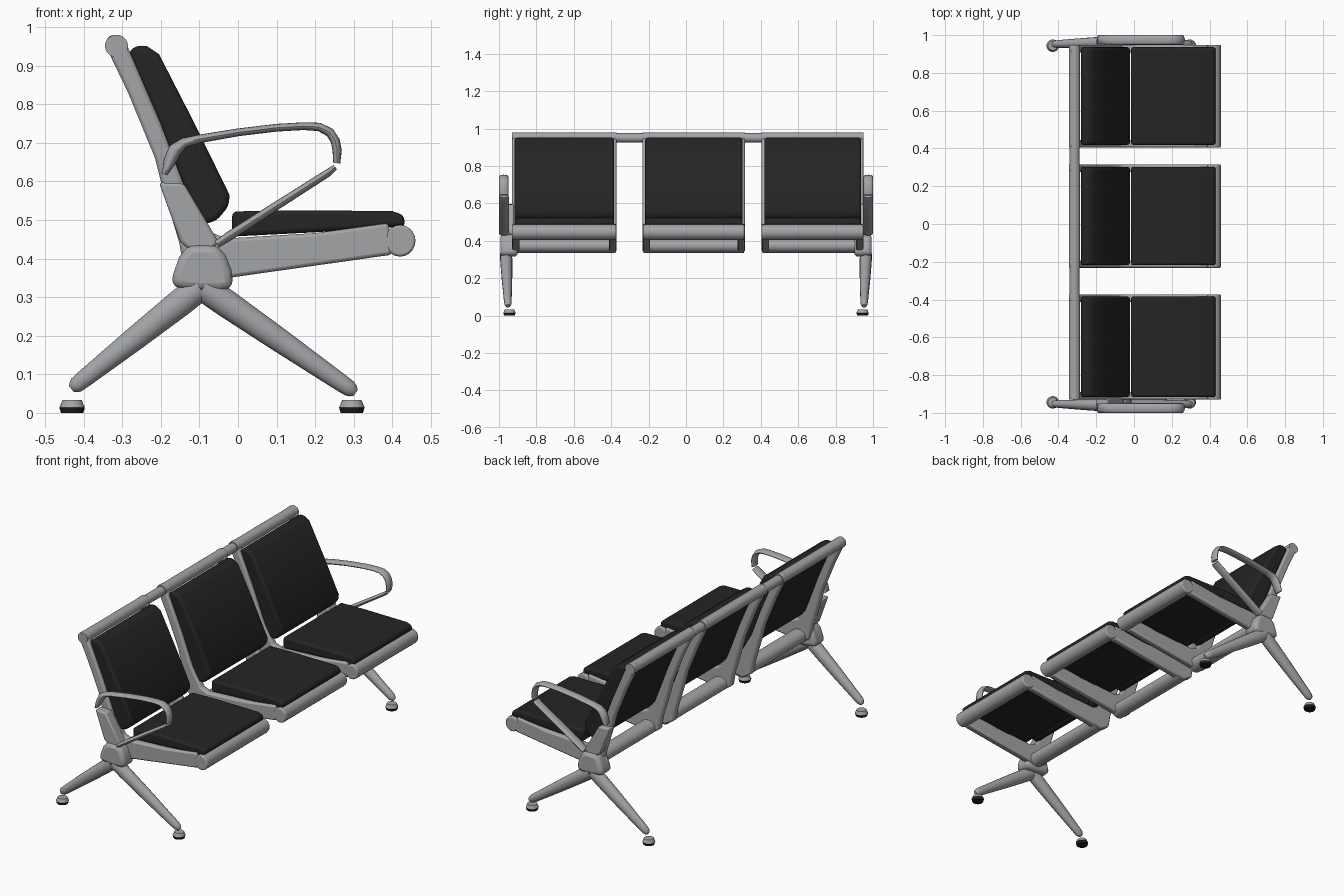
import bpy, bmesh, math
from mathutils import Vector

if "Cube" in bpy.data.objects:
    bpy.data.objects.remove(bpy.data.objects["Cube"])


def material(name, col):
    m = bpy.data.materials.new(name)
    m.diffuse_color = (*col, 1)
    m.use_nodes = True
    m.node_tree.nodes["Principled BSDF"].inputs["Base Color"].default_value = m.diffuse_color
    return m


GREY = material("satin_grey_metal", (0.37, 0.375, 0.39))
BLACK = material("black_upholstery", (0.018, 0.018, 0.018))
RUBBER = material("black_rubber", (0.012, 0.012, 0.012))


def finish(name, bm, mat, bevel=0, segs=3, angle=40):
    bmesh.ops.recalc_face_normals(bm, faces=bm.faces[:])
    me = bpy.data.meshes.new(name)
    bm.to_mesh(me)
    bm.free()
    ob = bpy.data.objects.new(name, me)
    bpy.context.collection.objects.link(ob)
    me.materials.append(mat)
    if bevel:
        b = ob.modifiers.new("bevel", "BEVEL")
        b.width, b.segments = bevel, segs
        b.limit_method, b.angle_limit = "ANGLE", math.radians(30)
    bpy.ops.object.select_all(action="DESELECT")
    ob.select_set(True)
    bpy.context.view_layer.objects.active = ob
    bpy.ops.object.shade_smooth_by_angle(angle=math.radians(angle))
    return ob


def extrude(name, prof, y0, y1, mat, bevel=0, segs=3):
    """Side profile (x, z) extruded along y."""
    bm = bmesh.new()
    a = [bm.verts.new((x, y0, z)) for x, z in prof]
    b = [bm.verts.new((x, y1, z)) for x, z in prof]
    n = len(prof)
    bm.faces.new(a)
    bm.faces.new(b[::-1])
    for i in range(n):
        j = (i + 1) % n
        bm.faces.new((a[i], a[j], b[j], b[i]))
    return finish(name, bm, mat, bevel, segs)


def sweep(name, path, mat, n=16):
    """Elliptical tube through (x, y, z, in-plane radius, y radius)."""
    bm = bmesh.new()
    rings = []
    for i, (x, y, z, rn, ry) in enumerate(path):
        p, q = path[max(i - 1, 0)], path[min(i + 1, len(path) - 1)]
        t = Vector((q[0] - p[0], q[2] - p[2])).normalized()
        ring = []
        for k in range(n):
            a = math.tau * k / n
            c, s = rn * math.cos(a), ry * math.sin(a)
            ring.append(bm.verts.new((x - t.y * c, y + s, z + t.x * c)))
        rings.append(ring)
    for r, s in zip(rings, rings[1:]):
        for k in range(n):
            j = (k + 1) % n
            bm.faces.new((r[k], r[j], s[j], s[k]))
    bm.faces.new(rings[0])
    bm.faces.new(rings[-1])
    return finish(name, bm, mat)


def oval(cx, cz, rx, rz, n=20):
    return [(cx + rx * math.cos(math.tau * k / n), cz + rz * math.sin(math.tau * k / n)) for k in range(n)]


def disc(name, x, y, z0, z1, r0, r1, mat):
    bm = bmesh.new()
    bmesh.ops.create_cone(bm, cap_ends=True, segments=24, radius1=r0, radius2=r1, depth=z1 - z0)
    bmesh.ops.translate(bm, verts=bm.verts[:], vec=(x, y, (z0 + z1) / 2))
    return finish(name, bm, mat)


# side profiles (x, z)
SIDE = [(-.345, .955), (-.335, .978), (-.305, .98), (-.293, .965), (-.2, .75), (-.14, .59),
        (-.07, .468), (-.03, .452), (.2, .466), (.39, .492), (.4, .41), (-.01, .352),
        (-.09, .338), (-.14, .37), (-.152, .44), (-.2, .6), (-.215, .66), (-.285, .83)]
BACK = [(-.285, .935), (-.262, .953), (-.235, .95), (-.205, .93), (-.115, .755), (-.022, .565),
        (-.024, .535), (-.058, .496), (-.09, .49), (-.12, .53), (-.2, .74)]
SEAT = [(-.015, .522), (.15, .525), (.4, .523), (.43, .512), (.433, .483), (.2, .468), (-.015, .457)]
HUB = [(-.173, .328), (-.168, .36), (-.152, .405), (-.128, .435), (-.055, .435), (-.033, .41),
       (-.017, .37), (-.012, .325), (-.05, .315), (-.12, .318)]
BRACKET = [(-.205, .597), (-.14, .594), (-.05, .443), (-.065, .425), (-.13, .425), (-.15, .445)]

# three seat units
for y0, y1 in ((-.93, -.372), (-.232, .315), (.405, .948)):
    for a, b in ((y0, y0 + .04), (y1 - .04, y1)):
        extrude("side_frame", SIDE, a, b, GREY, .009, 2)
    extrude("front_bar", oval(.42, .446, .04, .041), y0, y1, GREY, .006, 2)
    extrude("rear_bar", oval(-.075, .373, .045, .038), y0 + .005, y1 - .005, GREY)
    extrude("top_sleeve", oval(-.315, .951, .03, .029), y0, y1, GREY)
    extrude("back_cushion", BACK, y0 + .014, y1 - .012, BLACK, .014)
    extrude("seat_cushion", SEAT, y0 + .014, y1 - .012, BLACK, .012)

# rail joining the backs
extrude("top_rail", oval(-.315, .95, .026, .025), -.925, .942, GREY)

# both ends: hub, bracket, armrest, legs and feet
for s in (-1, 1):
    extrude("hub", HUB, s * .9, s * .993, GREY, .02)
    extrude("back_bracket", BRACKET, s * .92, s * .978, GREY, .008, 2)
    arm = [(-.19, .618, .007), (-.178, .65, .016), (-.163, .682, .018), (-.14, .7, .013), (-.1, .71, .011),
           (0, .727, .01), (.1, .739, .01), (.17, .743, .01), (.21, .741, .011), (.238, .727, .012),
           (.252, .705, .012), (.257, .68, .012), (.256, .647, .009)]
    sweep("armrest", [(x, s * .975, z, r, .025) for x, z, r in arm], GREY)
    strut = [(.252, .637, .007), (.235, .623, .01), (.1, .537, .011), (-.02, .46, .012), (-.055, .437, .01)]
    sweep("armrest_strut", [(x, s * .973, z, r, .026) for x, z, r in strut], GREY)
    for name, top, tip, foot in (("front_leg", (-.09, .325), (.305, .052), .295),
                                 ("rear_leg", (-.1, .325), (-.432, .062), -.43)):
        path = []
        for t, r in ((0, .036), (.15, .036), (.5, .031), (.9, .023), (.96, .021), (.985, .016), (1, .009)):
            path.append((top[0] + (tip[0] - top[0]) * t, s * (.962 - .01 * t),
                         top[1] + (tip[1] - top[1]) * t, r, r * .9))
        sweep(name, path, GREY)
        disc("foot_cap", foot, s * .944, .014, .033, .033, .025, GREY)
        disc("foot_pad", foot, s * .944, 0, .014, .029, .033, RUBBER)
